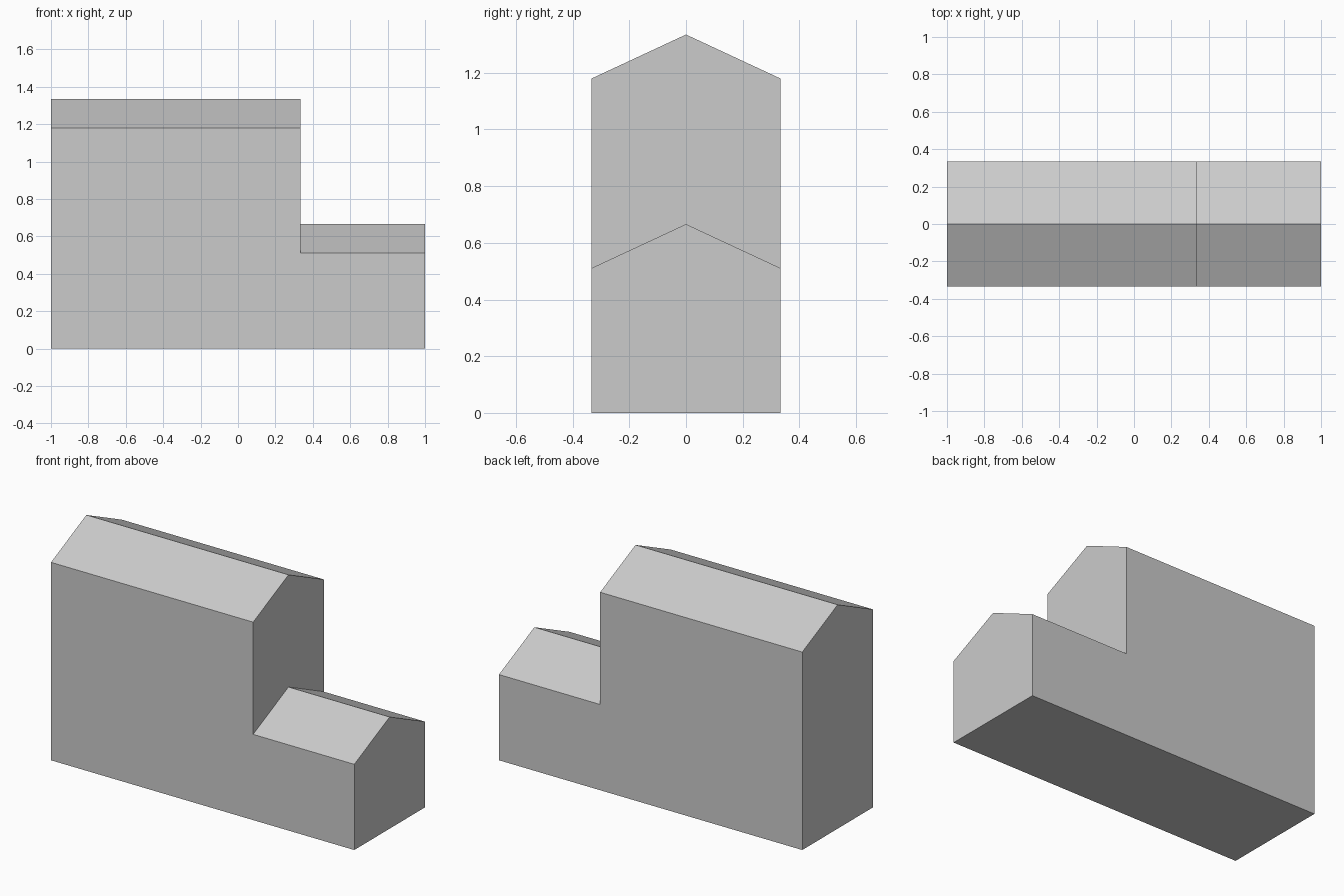
import bpy
import bmesh

cube = bpy.data.objects.get("Cube")
if cube:
    bpy.data.objects.remove(cube, do_unlink=True)

HALF_DEPTH = 0.333
STEP_X = 0.333
RISE = 0.155          # eaves to ridge
TALL, LOW = 1.18, 0.511  # eaves heights

grey = bpy.data.materials.new("plain grey")
grey.use_nodes = True
colour = (0.6, 0.6, 0.6, 1)
grey.diffuse_color = colour
grey.node_tree.nodes["Principled BSDF"].inputs["Base Color"].default_value = colour

bm = bmesh.new()


def section(y, lift):
    """Stepped outline of the building at depth y, its roofs raised by lift."""
    outline = [(-1, 0), (1, 0), (1, LOW + lift), (STEP_X, LOW + lift),
               (STEP_X, TALL + lift), (-1, TALL + lift)]
    return [bm.verts.new((x, y, z)) for x, z in outline]


# Front eaves, ridge and back eaves outlines
front, ridge, back = section(-HALF_DEPTH, 0), section(0, RISE), section(HALF_DEPTH, 0)

# Long walls
bm.faces.new(front)
bm.faces.new(reversed(back))

# Roof slopes, gables and floor
for a, b in ((front, ridge), (ridge, back)):
    for i in range(len(a)):
        j = (i + 1) % len(a)
        bm.faces.new((a[i], b[i], b[j], a[j]))

# Merge the flat halves of the gables and floor
bmesh.ops.dissolve_limit(bm, angle_limit=0.01, verts=bm.verts[:], edges=bm.edges[:])
bmesh.ops.recalc_face_normals(bm, faces=bm.faces[:])

mesh = bpy.data.meshes.new("stepped_house")
bm.to_mesh(mesh)
bm.free()
mesh.materials.append(grey)
house = bpy.data.objects.new("stepped_house", mesh)
bpy.context.collection.objects.link(house)
